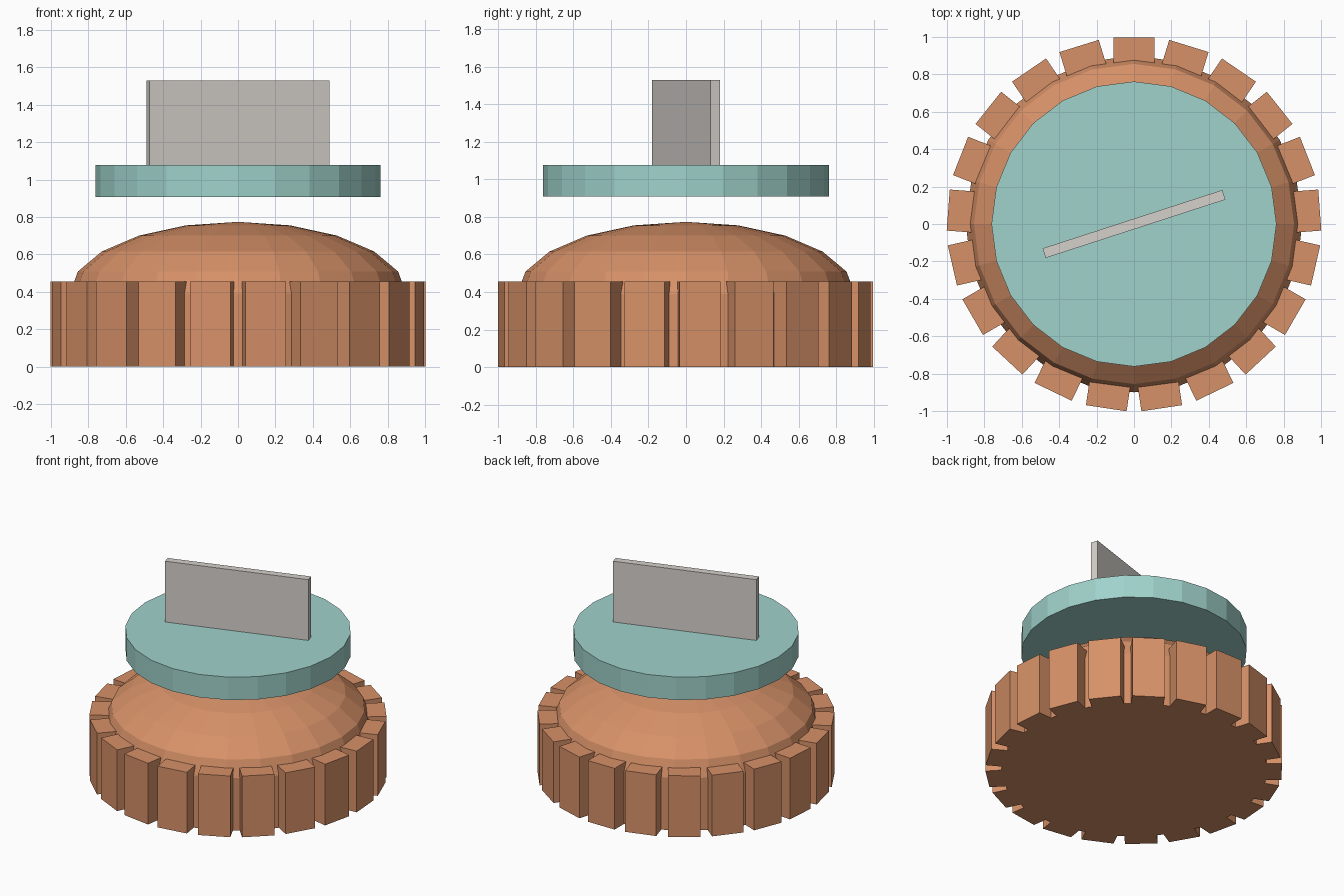
import bpy, bmesh, math
from mathutils import Matrix

if "Cube" in bpy.data.objects:
    bpy.data.objects.remove(bpy.data.objects["Cube"])


def material(name, rgb):
    def lin(c):
        c /= 255
        return c / 12.92 if c <= 0.04045 else ((c + 0.055) / 1.055) ** 2.4
    m = bpy.data.materials.new(name)
    m.diffuse_color = (*[lin(c) for c in rgb], 1)
    m.use_nodes = True
    m.node_tree.nodes["Principled BSDF"].inputs["Base Color"].default_value = m.diffuse_color
    return m


copper = material("copper orange", (215, 145, 104))
teal = material("pale teal", (160, 210, 203))
grey = material("warm grey", (213, 208, 203))


def finish(name, bm, mat):
    bmesh.ops.recalc_face_normals(bm, faces=bm.faces)
    mesh = bpy.data.meshes.new(name)
    bm.to_mesh(mesh)
    bm.free()
    mesh.materials.append(mat)
    ob = bpy.data.objects.new(name, mesh)
    bpy.context.collection.objects.link(ob)
    return ob


def lathe(name, profile, mat, sides=24):
    """Closed solid turned from (radius, height) points, with r = 0 ends."""
    bm = bmesh.new()
    verts = [bm.verts.new((r, 0, z)) for r, z in profile]
    edges = [bm.edges.new(p) for p in zip(verts, verts[1:])]
    bmesh.ops.spin(bm, geom=verts + edges, cent=(0, 0, 0), axis=(0, 0, 1),
                   angle=math.tau, steps=sides, use_duplicate=False)
    bmesh.ops.remove_doubles(bm, verts=bm.verts, dist=1e-4)
    return finish(name, bm, mat)


def add_box(bm, x0, x1, y0, y1, z0, z1, angle):
    mat = (Matrix.Rotation(angle, 4, 'Z')
           @ Matrix.Translation(((x0 + x1) / 2, (y0 + y1) / 2, (z0 + z1) / 2))
           @ Matrix.Diagonal((x1 - x0, y1 - y0, z1 - z0, 1)))
    bmesh.ops.create_cube(bm, size=1, matrix=mat)


# Drum with a flattened half-sphere dome
dome = [(0.9 * math.cos(math.radians(18 * i)),
         0.39 + 0.384 * math.sin(math.radians(18 * i))) for i in range(5)]
lathe("domed_drum", [(0, 0)] + [(0.9, 0)] + dome + [(0, 0.774)], copper)

# Ring of grip teeth around the drum
TEETH = 21
bm = bmesh.new()
for i in range(TEETH):
    add_box(bm, 0.8, 0.996, -0.11, 0.11, 0, 0.455,
            math.pi / 2 + math.tau * i / TEETH)
finish("grip_teeth", bm, copper)

# Floating disc above the dome
lathe("floating_disc", [(0, 0.908), (0.762, 0.908), (0.762, 1.078), (0, 1.078)], teal)

# Upright turning blade on the disc
bm = bmesh.new()
add_box(bm, -0.505, 0.505, -0.027, 0.027, 1.07, 1.53, math.radians(18))
finish("turning_blade", bm, grey)
